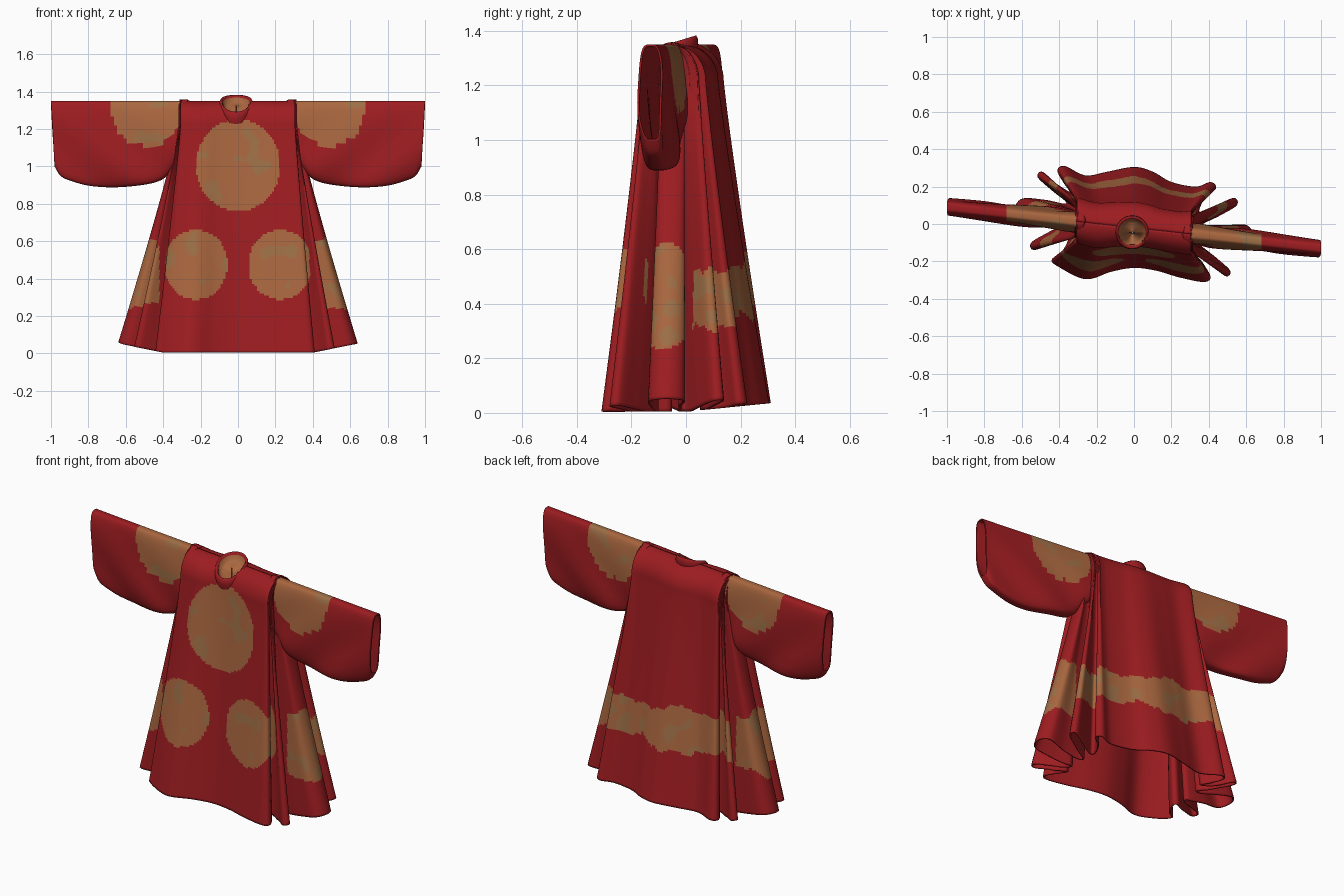
import bpy, math
from mathutils import Vector, noise

cube = bpy.data.objects.get("Cube")
if cube:
    bpy.data.objects.remove(cube)


def material(name, rgb):
    m = bpy.data.materials.new(name)
    m.use_nodes = True
    m.diffuse_color = (*rgb, 1)
    m.node_tree.nodes["Principled BSDF"].inputs["Base Color"].default_value = (*rgb, 1)
    return m


# Red comes last, so that the solidify material offset turns every inside red
TAN, OLIVE, RED = range(3)
PALETTE = [material("embroidery tan", (0.40, 0.135, 0.05)),
           material("embroidery olive", (0.34, 0.16, 0.063)),
           material("robe red", (0.34, 0.012, 0.015))]


def grid(name, rows, rule, keep=lambda c: True, thickness=0.008):
    """Skin a list of equal closed rings and colour each face by a rule."""
    n = len(rows[0])
    verts = [p for r in rows for p in r]
    faces = []
    for i in range(len(rows) - 1):
        for j in range(n):
            k = (j + 1) % n
            f = (i * n + j, i * n + k, (i + 1) * n + k, (i + 1) * n + j)
            if keep(sum((Vector(verts[v]) for v in f), Vector()) / 4):
                faces.append(f)
    me = bpy.data.meshes.new(name)
    me.from_pydata(verts, [], faces)
    for m in PALETTE:
        me.materials.append(m)
    for p in me.polygons:
        p.use_smooth = True
        p.material_index = rule(p.center)
    ob = bpy.data.objects.new(name, me)
    bpy.context.collection.objects.link(ob)
    if thickness:
        s = ob.modifiers.new("cloth thickness", 'SOLIDIFY')
        s.thickness = thickness
        s.offset = -1
        s.material_offset = 2


def spline(pts, closed, steps=24):
    """Catmull-Rom curve through 2D points."""
    n = len(pts)
    get = (lambda i: pts[i % n]) if closed else (lambda i: pts[max(0, min(n - 1, i))])
    out = []
    for i in range(n if closed else n - 1):
        a, b, c, d = (Vector(get(i + k)) for k in (-1, 0, 1, 2))
        for s in range(steps):
            t = s / steps
            out.append(b + 0.5 * t * ((c - a) + t * ((2 * a - 5 * b + 4 * c - d)
                       + t * (3 * b - a - 3 * c + d))))
    return out if closed else out + [Vector(pts[-1])]


def resample(curve, count):
    """Evenly spaced points on a closed curve."""
    loop = curve + [curve[0]]
    total = sum((b - a).length for a, b in zip(loop, loop[1:]))
    out, run, i = [], 0, 0
    for k in range(count):
        goal = total * k / count
        while run + (loop[i + 1] - loop[i]).length < goal:
            run += (loop[i + 1] - loop[i]).length
            i += 1
        seg = loop[i + 1] - loop[i]
        out.append(loop[i] + seg * ((goal - run) / max(seg.length, 1e-9)))
    return out


def ridge(x):
    return -0.02 - 0.11 * x


def thread(c):
    return OLIVE if noise.noise(c * 10 + Vector((3, 0, 1))) > 0.33 else TAN


def in_disc(c, x, z, rx, rz):
    return ((c.x - x) / rx) ** 2 + ((c.z - z) / rz) ** 2 < 1


# Hem outline: side pleats of one half turned round for the other half
front_edge = [(-0.26, -0.295), (-0.12, -0.255), (0, -0.235), (0.12, -0.25), (0.24, -0.285)]
back_edge = [(0.33, 0.2), (0.2, 0.225), (0.1, 0.28), (0, 0.305), (-0.14, 0.28), (-0.26, 0.26)]
pleats = [(0.37, -0.31), (0.41, -0.285), (0.37, -0.21), (0.34, -0.17),
          (0.42, -0.22), (0.49, -0.28), (0.515, -0.25), (0.44, -0.18), (0.36, -0.11),
          (0.48, -0.13), (0.6, -0.135), (0.64, -0.07), (0.6, -0.005), (0.48, -0.02),
          (0.36, -0.01), (0.46, 0.045), (0.55, 0.1), (0.535, 0.14),
          (0.44, 0.1), (0.35, 0.06), (0.38, 0.14), (0.44, 0.19), (0.41, 0.225)]
outline = front_edge + pleats + back_edge + [(-x, -y) for x, y in pleats]
hem = resample(spline(outline, True), 400)

# Robe body: the hem outline narrows to the shoulder and rounds over at the top
SHOULDER, TOP, LOWER, UPPER = 1.22, 1.35, 96, 14


def body_ring(v, roll):
    t = (1 - v) ** 1.1
    ring = []
    for p in hem:
        ax = abs(p.x)
        tx = math.copysign(min(0.78 * ax, 0.285 + 0.05 * ax), p.x)
        d = p.y - ridge(p.x)
        ty = ridge(tx) + 0.32 * d + 0.035 * d / math.hypot(d, 0.1)
        x, y = tx + (p.x - tx) * t, ty + (p.y - ty) * t
        y = ridge(x) + (y - ridge(x)) * math.cos(roll)
        low = 0.005 + 0.2 * max(0, ax - 0.4) + 0.1 * max(0, p.y)
        ring.append((x, y, low + v * (SHOULDER - low) + (TOP - SHOULDER) * math.sin(roll)))
    return ring


def body_colour(c):
    panel_edge = 0.31 + 0.1 * (SHOULDER - c.z)
    side = c.y - ridge(c.x)
    wobble = 0.05 * noise.noise(c * 6) + 0.02 * noise.noise(c * 25)
    on = False
    if side < -0.08 and abs(c.x) < panel_edge:
        on = in_disc(c, 0, 1.005, 0.225, 0.245) or any(
            in_disc(c, x, 0.475, 0.17, 0.187) for x in (-0.225, 0.225))
    elif side < -0.09:
        on = c.x < -0.42 and abs(c.z - 0.42) < 0.15
    elif side < 0.09:
        on = abs(c.x) > 0.4 and abs(c.z - 0.42 + 0.5 * wobble) < 0.19 - 8 * side * side
    else:
        on = abs(c.z - 0.45 + 0.07 * c.x + wobble) < 0.1
    return thread(c) if on else RED


NECK = Vector((-0.01, -0.045))
rings = [body_ring(i / LOWER, 0) for i in range(LOWER)]
rings += [body_ring(1, math.pi / 2 * i / UPPER) for i in range(UPPER + 1)]
grid("robe_body", rings, body_colour,
     lambda c: c.z < 1.265 or (c.xy - NECK).length > 0.078)

# Wide sleeves: thin hanging sections along the arm, one turned round for the other
under = spline([(0.27, 1.06), (0.34, 1.0), (0.39, 0.94), (0.46, 0.91), (0.58, 0.893), (0.7, 0.888),
                (0.82, 0.898), (0.92, 0.925), (0.97, 0.95), (1.0, 1.0)], False, 7)


def sleeve_ring(x, bottom, sign):
    ring = []
    mid, half = (TOP + bottom) / 2, (TOP - bottom) / 2
    for k in range(96):
        a = 2 * math.pi * k / 96
        s, c = math.sin(a), math.cos(a)
        z = mid + half * math.copysign(abs(s) ** 0.75, s)
        drop = (TOP - z) / 0.46
        wide = 0.045 + 0.035 * drop * (1 - x)
        fold = 0.011 * math.sin(14 * x + 7 * drop) * drop
        px = sign * (x - 0.05 * drop * max(0, x - 0.5))
        y = ridge(px) + sign * (wide * math.copysign(abs(c) ** 0.55, c) + fold)
        ring.append((px, y, z))
    return ring


def sleeve_colour(c):
    rough = 0.015 * noise.noise(c * 20)
    on = in_disc(c, math.copysign(0.49, c.x), 1.305, 0.19 + rough, 0.2 + rough)
    return thread(c) if on else RED


for name, sign in (("left_sleeve", 1), ("right_sleeve", -1)):
    grid(name, [sleeve_ring(p.x, p.y, sign) for p in under], sleeve_colour)


# Collar band: a low front and a high back, with a lining closing the neck
def neck_ring(radius, drop):
    ring = []
    for k in range(64):
        a = 2 * math.pi * k / 64
        s = math.sin(a)
        rim = 1.358 + (0.025 if s > 0 else 0.066) * s
        ring.append((NECK.x + radius * math.cos(a), NECK.y + radius * s, rim - drop))
    return ring


band = [(0.082, 0.065), (0.09, 0.035), (0.088, 0.01), (0.082, 0), (0.076, 0.003), (0.072, 0.015)]
grid("collar", [neck_ring(r, d) for r, d in band], lambda c: RED, thickness=0)
cup = [(0.073, 0.012), (0.066, 0.035), (0.05, 0.052), (0.002, 0.06)]
grid("neck_lining", [neck_ring(r, d) for r, d in cup], thread, thickness=0)
